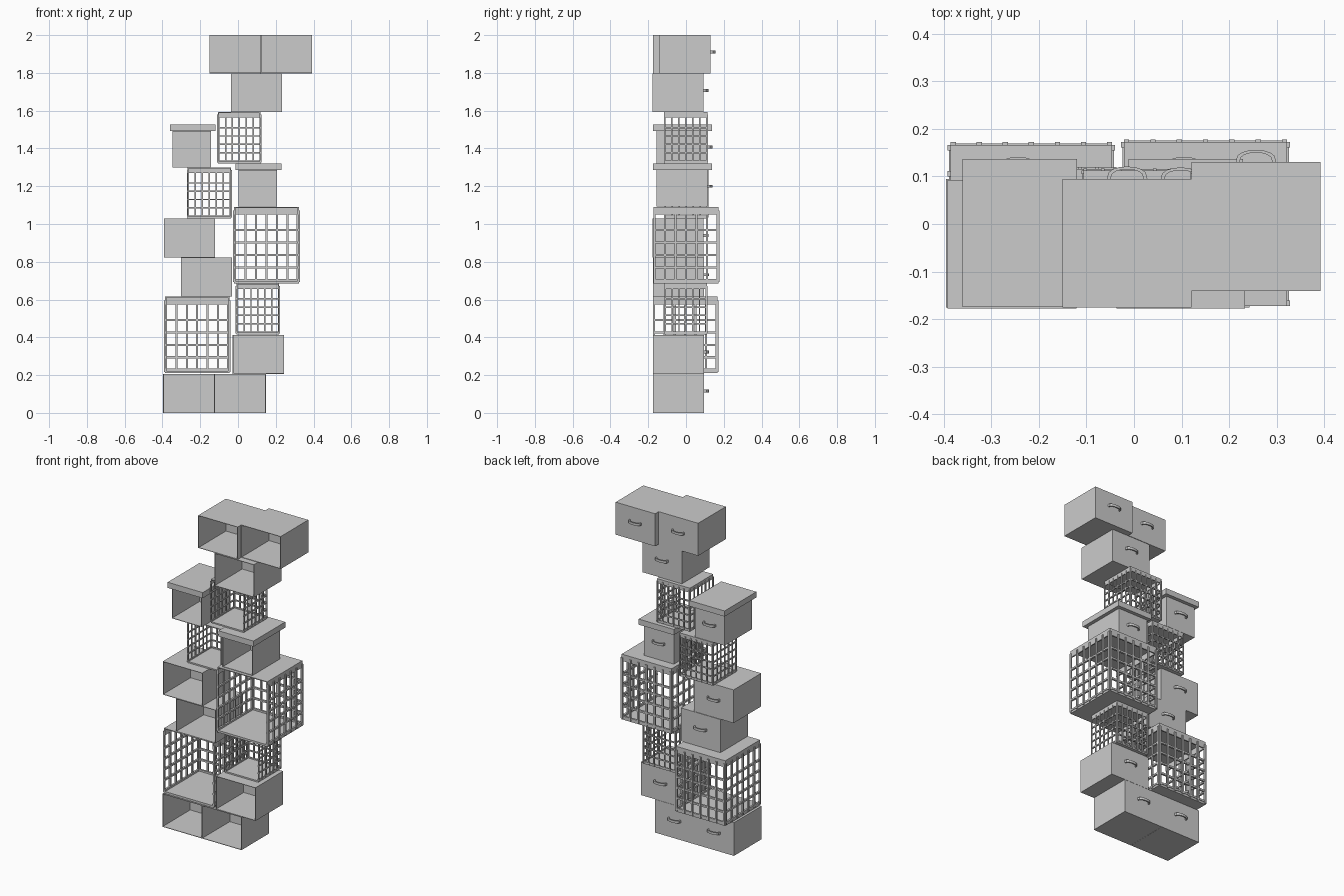
import bpy, bmesh, math

if "Cube" in bpy.data.objects:
    bpy.data.objects.remove(bpy.data.objects["Cube"])

T = 0.003  # sheet thickness


def box(bm, x0, x1, y0, y1, z0, z1):
    v = [bm.verts.new((x, y, z)) for z in (z0, z1)
         for x, y in ((x0, y0), (x1, y0), (x1, y1), (x0, y1))]
    for f in ((3, 2, 1, 0), (4, 5, 6, 7), (0, 1, 5, 4),
              (1, 2, 6, 5), (2, 3, 7, 6), (3, 0, 4, 7)):
        bm.faces.new([v[i] for i in f])


def finish(bm, name):
    bmesh.ops.recalc_face_normals(bm, faces=bm.faces)
    me = bpy.data.meshes.new(name)
    bm.to_mesh(me)
    bm.free()
    ob = bpy.data.objects.new(name, me)
    bpy.context.collection.objects.link(ob)
    return ob


# bowed pull handle on the back wall
def handle(name, cx, y, cz, w=0.085, d=0.026, h=0.015, n=8):
    bm = bmesh.new()
    rings = []
    for i in range(n + 1):
        a = math.pi * i / n
        c, s = -math.cos(a), math.sin(a) ** 0.7 if 0 < i < n else 0
        ri, ro = w / 2 - 0.008, w / 2
        rings.append([bm.verts.new((cx + r * c, y + dd * s, cz + z))
                      for r, dd, z in ((ri, d - 0.006, -h / 2), (ro, d, -h / 2),
                                       (ro, d, h / 2), (ri, d - 0.006, h / 2))])
    for a, b in zip(rings, rings[1:]):
        for k in range(4):
            bm.faces.new((a[k], a[(k + 1) % 4], b[(k + 1) % 4], b[k]))
    bm.faces.new(rings[0])
    bm.faces.new(rings[-1])
    finish(bm, name)


# box with open front, four walls and a back
def open_box(name, x0, x1, y0, y1, z0, z1):
    bm = bmesh.new()
    box(bm, x0, x1, y0, y1, z0, z0 + T)
    box(bm, x0, x1, y0, y1, z1 - T, z1)
    box(bm, x0, x0 + T, y0, y1, z0 + T, z1 - T)
    box(bm, x1 - T, x1, y0, y1, z0 + T, z1 - T)
    box(bm, x0 + T, x1 - T, y1 - T, y1, z0 + T, z1 - T)
    finish(bm, name)
    handle(name + "_handle", (x0 + x1) / 2, y1, z0 + 0.56 * (z1 - z0))


# wire crate: solid floor and rimmed top, slatted back and sides, open front
def crate(name, x0, x1, y0, y1, z0, z1):
    s = (z1 - z0) / 0.405
    b, t, e = 0.011 * s, 0.008 * s, 0.006 * s
    rim = z1 - 0.042 * s
    bm = bmesh.new()
    box(bm, x0 + e, x1 - e, y0, y1 - e, z0, z0 + 0.013 * s)
    X0, X1, Y1 = x0 + e, x1 - e, y1 - e
    box(bm, X0, X1, y0, Y1, z1 - 0.005, z1)
    box(bm, X0, X1, Y1 - t, Y1, rim, z1 - 0.005)
    box(bm, X0, X0 + t, y0, Y1 - t, rim, z1 - 0.005)
    box(bm, X1 - t, X1, y0, Y1 - t, rim, z1 - 0.005)
    top = rim + 0.022 * s
    n = 6
    for i in range(n + 1):  # upright slats
        x = X0 + (X1 - X0 - b) * i / n
        y = y0 + (Y1 - y0 - b) * i / n
        box(bm, x, x + b, Y1 - t / 2, y1, z0 + 0.006 * s, top)
        box(bm, x0, X0 + t / 2, y, y + b, z0 + 0.006 * s, top)
        box(bm, X1 - t / 2, x1, y, y + b, z0 + 0.006 * s, top)
    for i in range(5):  # level slats
        z = z0 + (0.013 + 0.066 * i) * s
        box(bm, X0, X1, Y1 - t, Y1 + e * 0.6, z, z + b)
        box(bm, X0 - e * 0.6, X0 + t, y0, Y1, z, z + b)
        box(bm, X1 - t, X1 + e * 0.6, y0, Y1, z, z + b)
    finish(bm, name)


# lidded box
def lidded_box(name, x0, x1, z0, z1, lx0, lx1, ztop):
    open_box(name, x0, x1, -0.155, 0.115, z0, z1)
    bm = bmesh.new()
    box(bm, lx0, lx1, -0.175, 0.137, z1, ztop)
    finish(bm, name + "_lid")


# plain boxes: left x, front y, bottom z, height
W, D = 0.271, 0.271
for name, x, y, z, h in (
        ("base_box_left", -0.396, -0.176, 0.0, 0.206),
        ("base_box_right", -0.124, -0.176, 0.0, 0.206),
        ("lower_box", -0.028, -0.176, 0.207, 0.206),
        ("middle_box", -0.303, -0.176, 0.616, 0.206),
        ("middle_box_upper", -0.392, -0.178, 0.823, 0.206),
        ("neck_box", -0.037, -0.178, 1.593, 0.204),
        ("top_box_left", -0.150, -0.176, 1.798, 0.202),
        ("top_box_right", 0.121, -0.141, 1.798, 0.202)):
    open_box(name, x, x + W, y, y + D, z, z + h)

# crates
crate("lower_large_crate", -0.392, -0.040, -0.175, 0.172, 0.210, 0.615)
crate("lower_small_crate", -0.012, 0.222, -0.113, 0.115, 0.416, 0.685)
crate("middle_large_crate", -0.027, 0.328, -0.172, 0.178, 0.686, 1.091)
crate("left_small_crate", -0.270, -0.033, -0.113, 0.120, 1.030, 1.298)
crate("upper_small_crate", -0.110, 0.124, -0.116, 0.117, 1.321, 1.592)

# lidded boxes
lidded_box("left_lidded_box", -0.346, -0.142, 1.300, 1.493, -0.361, -0.120, 1.528)
lidded_box("right_lidded_box", 0.003, 0.207, 1.092, 1.285, -0.012, 0.229, 1.320)
